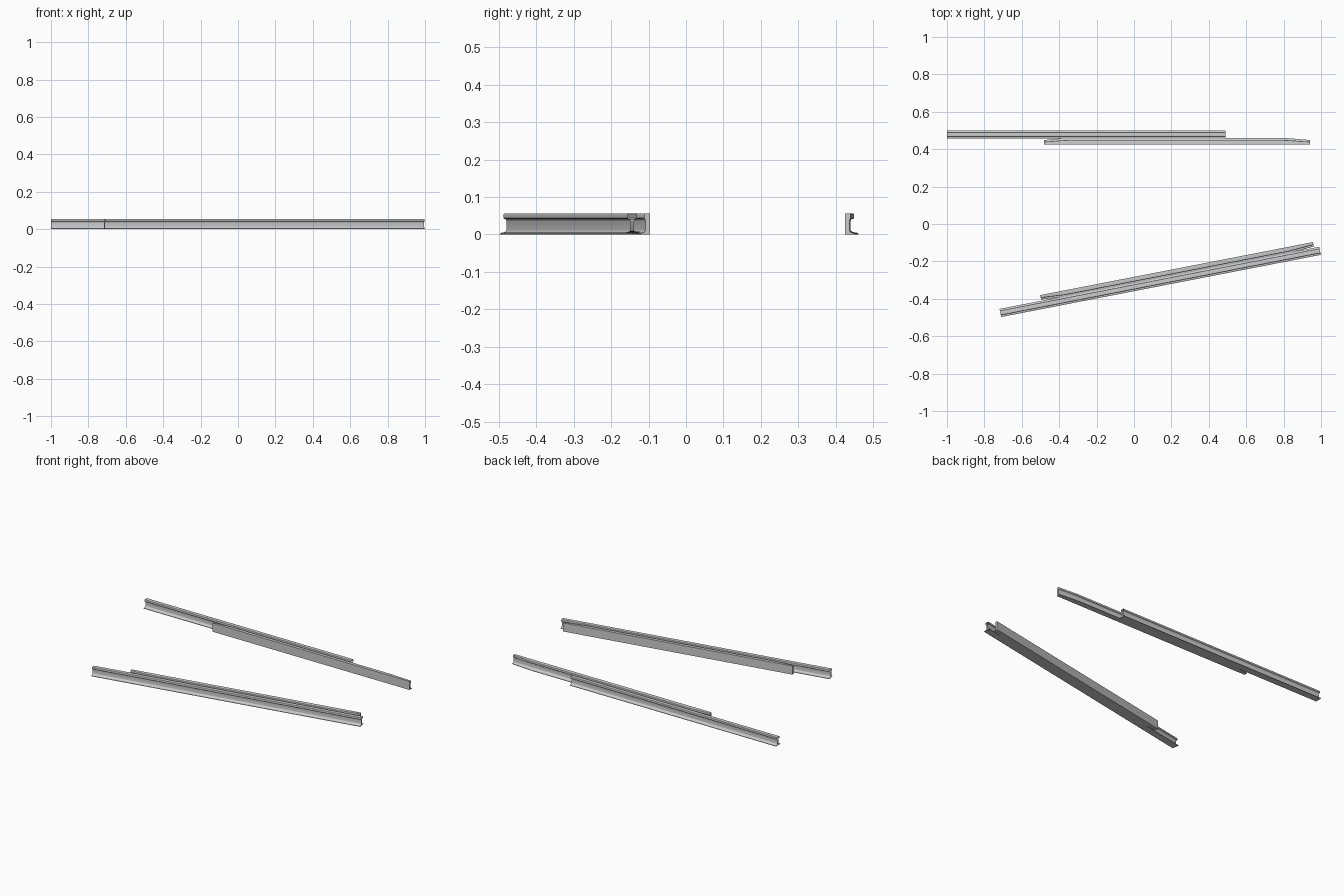
import bpy, bmesh, math
from mathutils import Matrix, Vector

if "Cube" in bpy.data.objects:
    bpy.data.objects.remove(bpy.data.objects["Cube"])

H = 0.056  # rail height


def arc(cx, cz, rx, rz, a0, a1, n):
    return [(cx + rx * math.cos(math.radians(a0 + (a1 - a0) * i / n)),
             cz + rz * math.sin(math.radians(a0 + (a1 - a0) * i / n)))
            for i in range(n + 1)]


def rail_side(foot, web, under, head):
    """One side of the rail section, from foot tip to head top."""
    pts = [(foot, 0.0), (foot, 0.003), (foot - 0.007, 0.0055)]
    # hollow web between foot and head
    pts += arc(foot - 0.007, 0.0125, foot - 0.007 - web, 0.007, 270, 180, 5)[1:]
    pts += arc(under, 0.035, under - web, 0.007, 180, 90, 5)
    # rounded head
    pts += [(head, 0.0435)]
    pts += arc(head - 0.004, H - 0.004, 0.004, 0.004, 0, 90, 4)
    return pts


def loft(name, sections, matrix, capped):
    """Skin a list of (x, section points) along the local x axis."""
    bm = bmesh.new()
    rings = [[bm.verts.new((x, y, z)) for y, z in pts] for x, pts in sections]
    n = len(rings[0])
    for a, b in zip(rings, rings[1:]):
        for i in range(n):
            j = (i + 1) % n
            bm.faces.new((a[i], b[i], b[j], a[j]))
    if capped:
        bm.faces.new(rings[0])
        bm.faces.new(rings[-1][::-1])
        bmesh.ops.recalc_face_normals(bm, faces=bm.faces)
    bm.transform(matrix)
    if not capped or matrix.determinant() < 0:
        bmesh.ops.recalc_face_normals(bm, faces=bm.faces)
    me = bpy.data.meshes.new(name)
    bm.to_mesh(me)
    bm.free()
    ob = bpy.data.objects.new(name, me)
    bpy.context.collection.objects.link(ob)
    bpy.ops.object.select_all(action='DESELECT')
    ob.select_set(True)
    bpy.context.view_layer.objects.active = ob
    bpy.ops.object.shade_smooth_by_angle(angle=math.radians(35))
    return ob


def stock_rail(name, x0, x1, matrix):
    # symmetric section, open at both ends
    right = rail_side(0.0222, 0.0045, 0.0115, 0.0128)
    section = right + [(-y, z) for y, z in reversed(right)]
    loft(name, [(x0, section), (x1, section)], matrix, False)


def blade_rail(name, x0, x1, taper0, taper1, matrix):
    # half section with a flat outer face, hollow side towards the stock rail
    flat = 0.053

    def section(foot, web, under, head):
        side = [(y - flat, z) for y, z in rail_side(foot, web, under, head)]
        return side + [(-flat, H), (-flat, 0.0)]

    full = section(0.036, 0.0145, 0.023, 0.0245)
    tip = section(0.024, 0.0125, 0.0142, 0.015)
    loft(name, [(x0, tip), (x0 + taper0, full), (x1 - taper1, full), (x1, tip)],
         matrix, True)


# straight pair at the back
back = Matrix.Translation(Vector((0, 0.478, 0)))
stock_rail("back_stock_rail", -1.0, 0.49, back)
blade_rail("back_blade_rail", -0.482, 0.94, 0.13, 0.14, back)

# angled pair at the front, mirrored so the blade lies on the inner side
front = (Matrix.Translation(Vector((-0.7145, -0.4755, 0)))
         @ Matrix.Rotation(math.radians(11), 4, 'Z')
         @ Matrix.Diagonal((1, -1, 1, 1)))
stock_rail("front_stock_rail", 0.0, 1.741, front)
blade_rail("front_blade_rail", 0.227, 1.713, 0.13, 0.14, front)
